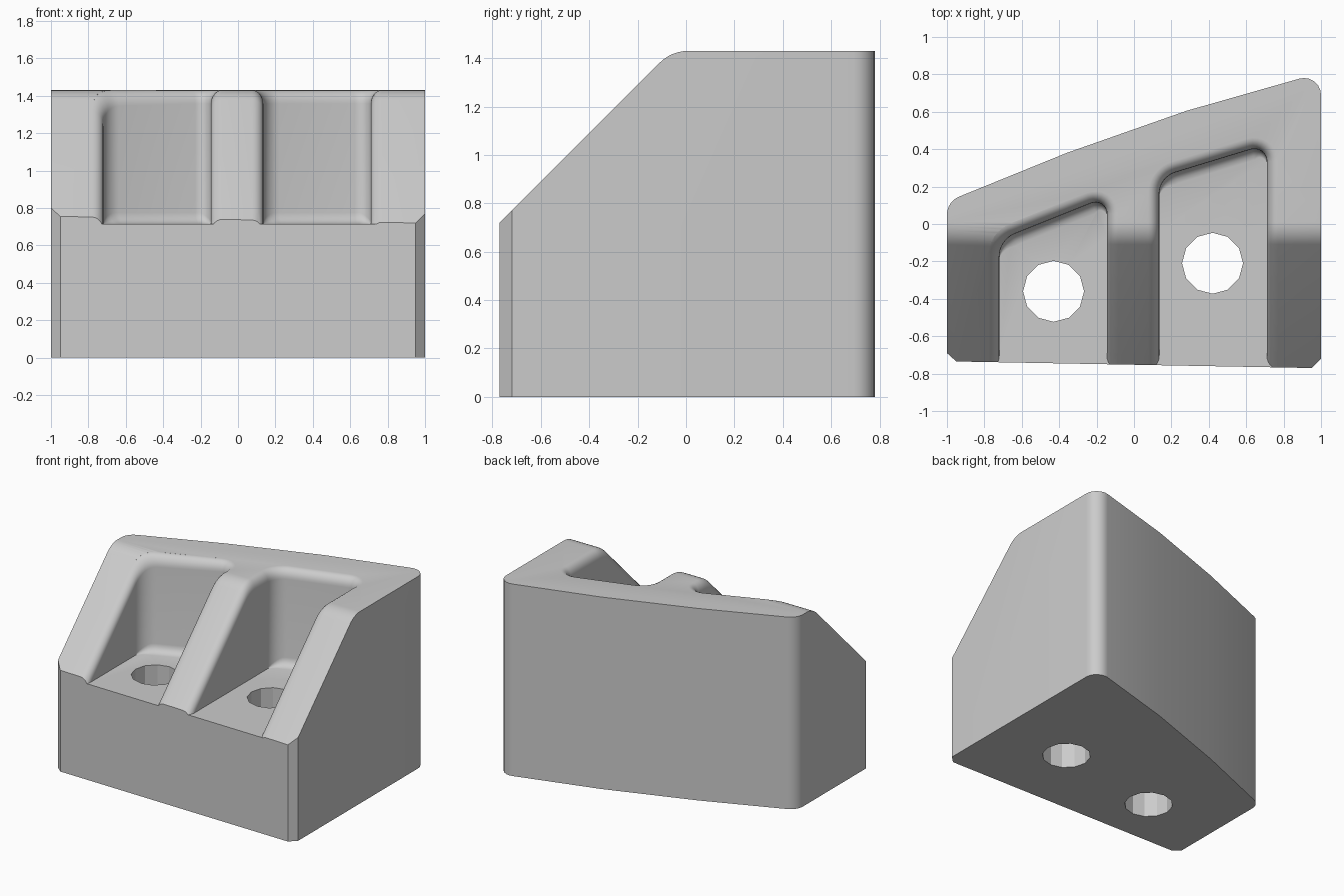
import bpy, bmesh, math
from mathutils import Vector

if "Cube" in bpy.data.objects:
    bpy.data.objects.remove(bpy.data.objects["Cube"], do_unlink=True)

FLOOR, TOP, RIM = 0.715, 1.43, 0.06

grey = bpy.data.materials.new("plain grey")
grey.use_nodes = True
grey.diffuse_color = (0.6, 0.6, 0.6, 1)
grey.node_tree.nodes["Principled BSDF"].inputs["Base Color"].default_value = (0.6, 0.6, 0.6, 1)


def loft(name, loops):
    """Closed solid through equal-length loops of points, capped at both ends."""
    bm = bmesh.new()
    rings = [[bm.verts.new(p) for p in loop] for loop in loops]
    for a, b in zip(rings, rings[1:]):
        for i in range(len(a)):
            j = (i + 1) % len(a)
            bm.faces.new((a[i], a[j], b[j], b[i]))
    bm.faces.new(rings[0][::-1])
    bm.faces.new(rings[-1])
    bmesh.ops.recalc_face_normals(bm, faces=bm.faces)
    mesh = bpy.data.meshes.new(name)
    bm.to_mesh(mesh)
    bm.free()
    mesh.materials.append(grey)
    obj = bpy.data.objects.new(name, mesh)
    bpy.context.collection.objects.link(obj)
    return obj


def prism(name, points, z0, z1):
    return loft(name, [[(x, y, z) for x, y in points] for z in (z0, z1)])


def combine(target, tool, operation):
    mod = target.modifiers.new("cut", 'BOOLEAN')
    mod.operation, mod.solver, mod.object = operation, 'EXACT', tool
    bpy.context.view_layer.objects.active = target
    bpy.ops.object.modifier_apply(modifier=mod.name)
    bpy.data.objects.remove(tool, do_unlink=True)


def round_corner(before, corner, after, size, steps=6):
    """Points of a smooth curve replacing one sharp corner."""
    c = Vector(corner)
    a = c + (Vector(before) - c).normalized() * size
    b = c + (Vector(after) - c).normalized() * size
    ts = [i / steps for i in range(steps + 1)]
    # weighted quadratic curve, close to a circular arc
    w = math.sin((a - c).angle(b - c) / 2)
    return [(a * (1 - t) ** 2 + c * 2 * w * t * (1 - t) + b * t * t)
            / ((1 - t) ** 2 + 2 * w * t * (1 - t) + t * t) for t in ts]


# Sloped front profile as (y, z), with a rounded crest
crest = round_corner((-0.76, 0.73), (-0.06, TOP), (0.6, TOP), 0.07)


def surface(y):
    if y <= crest[0].x:
        return y + 1.49
    for a, b in zip(crest, crest[1:]):
        if y <= b.x:
            return a.y + (b.y - a.y) * (y - a.x) / (b.x - a.x)
    return TOP


# Main block with bowed back, rounded back corners and chamfered front corners
front_left, back_left = (-1, -0.69), (-1, 0.12)
back_right = (1, 0.81)
outline = [front_left, (-0.95, -0.735), (0.95, -0.77), (1, -0.72)]
outline += round_corner((1, 0), back_right, (0.28, 0.605), 0.12)
outline += [(0.28, 0.605), (-0.36, 0.38)]
outline += round_corner((-0.36, 0.38), back_left, front_left, 0.07)
block = prism("mounting_block", outline, 0, TOP)

# Slope
slope = [(-1, 0.49)] + [tuple(p) for p in crest[:-1]] + [(crest[-1].x, TOP), (crest[-1].x, 2), (-1, 2)]
combine(block, loft("slope_cutter", [[(x, y, z) for y, z in slope] for x in (-1.3, 1.3)]), 'DIFFERENCE')


def pocket_path(x0, y0, x1, y1):
    """Left wall, back wall and right wall, with the corner points marked."""
    a, b = (x0, y0), (x1, y1)
    left = round_corner((x0, -1), a, b, 0.09, 8)
    right = round_corner(a, b, (x1, -1), 0.09, 8)
    ys = [-1, -0.77, -0.7] + [p.x for p in crest]
    up = [Vector((x0, y)) for y in ys if y < left[0].y - 0.005]
    down = [Vector((x1, y)) for y in reversed(ys) if y < right[-1].y - 0.005]
    path = up + left + right + down
    normals = []
    for i in range(len(path)):
        d = path[min(i + 1, len(path) - 1)] - path[max(i - 1, 0)]
        normals.append(Vector((-d.y, d.x)).normalized())   # points out of the pocket
    return path, normals, len(up), len(up) + len(left + right)


def cut_pocket(x0, y0, x1, y1):
    path, out, start, end = pocket_path(x0, y0, x1, y1)
    walls = list(zip(path, out))
    loops = [[(p.x, p.y, 0.2) for p in path]]
    # rounded rim following the slope and the top
    for i in range(7):
        a = math.pi / 2 * i / 6
        spread, drop = RIM * (1 - math.cos(a)), RIM * 1.2 * (1 - math.sin(a))
        ring = []
        for p, n in walls:
            q = p + n * spread
            ring.append((q.x, q.y, surface(q.y) - drop))
        loops.append(ring)
    loops.append([(x, y, 1.8) for x, y, z in loops[-1]])
    cutter = loft("pocket_cutter", loops)
    box = [(-2, -2), (2, -2), (2, 2), (-2, 2)]
    combine(cutter, prism("floor_limit", box, FLOOR, 3), 'INTERSECT')
    combine(block, cutter, 'DIFFERENCE')

    # fillet between floor and back wall, fading out around the corners
    loops = []
    back = walls[start:end]
    for i, (p, n) in enumerate(back):
        size = 0.06 * min(1, (min(i, len(back) - 1 - i) + 0.3) / 6)
        section = [(-0.02, -0.02), (-0.02, size)]
        for k in range(5):
            a = math.pi / 2 * k / 4
            section.append((size * (1 - math.cos(a)), size * (1 - math.sin(a))))
        section.append((size, -0.02))
        loops.append([(p.x - n.x * s, p.y - n.y * s, FLOOR + h) for s, h in section])
    combine(block, loft("floor_fillet", loops), 'UNION')


cut_pocket(-0.72, -0.085, -0.145, 0.145)
cut_pocket(0.135, 0.25, 0.71, 0.425)

# Bolt holes
for cx, cy in ((-0.43, -0.36), (0.42, -0.21)):
    ring = [(cx + 0.163 * math.cos(math.tau * i / 12), cy + 0.163 * math.sin(math.tau * i / 12))
            for i in range(12)]
    combine(block, prism("hole_cutter", ring, -0.2, 0.9), 'DIFFERENCE')

# Shading
bpy.ops.object.select_all(action='DESELECT')
block.select_set(True)
bpy.context.view_layer.objects.active = block
bpy.ops.object.shade_smooth_by_angle(angle=math.radians(28))
